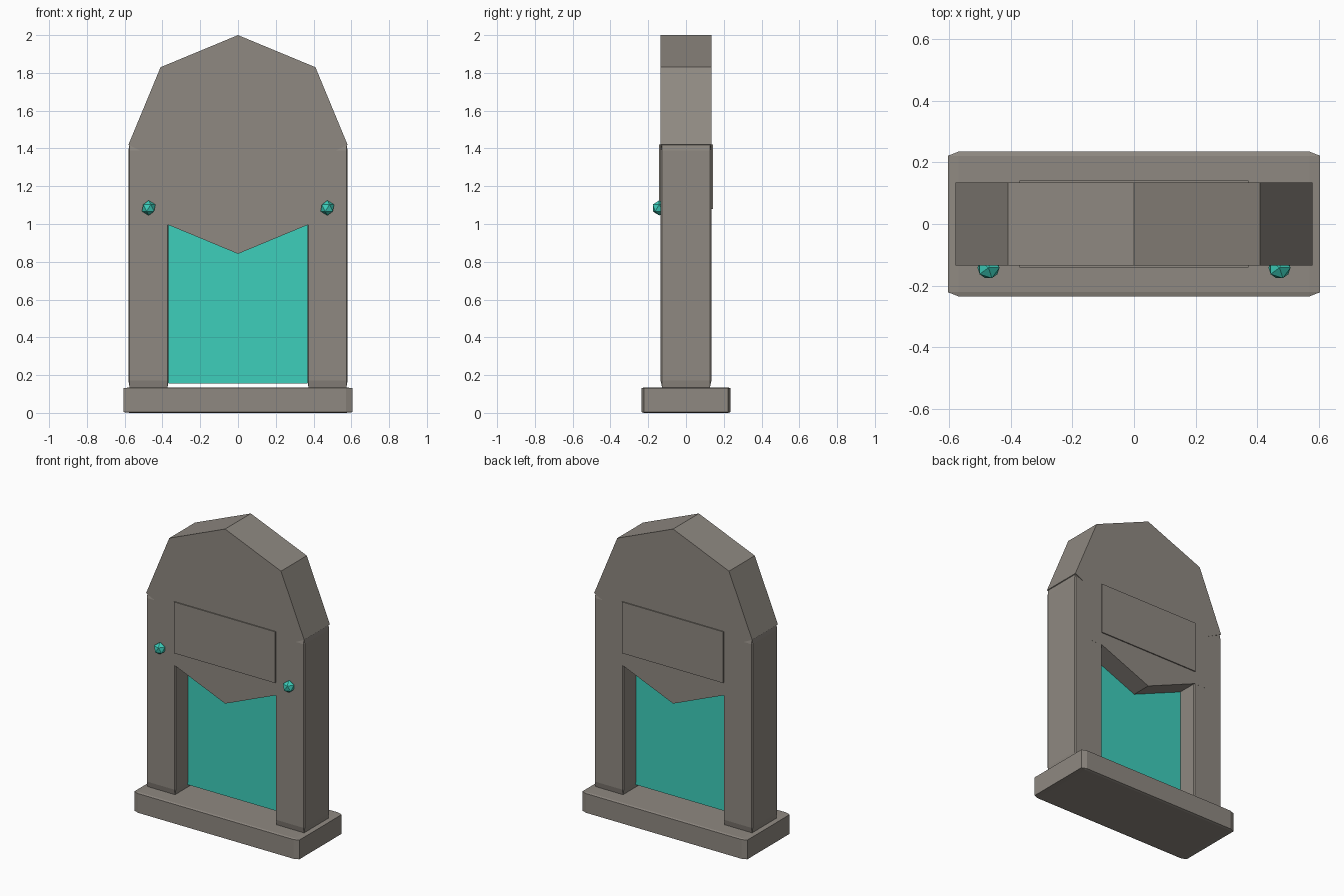
import bpy
import bmesh

if "Cube" in bpy.data.objects:
    bpy.data.objects.remove(bpy.data.objects["Cube"], do_unlink=True)


def make_material(name, color):
    mat = bpy.data.materials.new(name)
    mat.use_nodes = True
    mat.diffuse_color = color
    mat.node_tree.nodes["Principled BSDF"].inputs["Base Color"].default_value = color
    return mat


stone = make_material("warm grey stone", (0.275, 0.25, 0.22, 1))
teal = make_material("glowing teal", (0.047, 0.62, 0.50, 1))


def add_object(name, bm, mat):
    bmesh.ops.recalc_face_normals(bm, faces=bm.faces)
    mesh = bpy.data.meshes.new(name)
    bm.to_mesh(mesh)
    bm.free()
    mesh.materials.append(mat)
    obj = bpy.data.objects.new(name, mesh)
    bpy.context.collection.objects.link(obj)
    return obj


def block(name, low, high, mat, bevel=0.0):
    """Unit cube, chamfered first and then stretched to its bounds."""
    bm = bmesh.new()
    bmesh.ops.create_cube(bm, size=1)
    if bevel:
        bmesh.ops.bevel(bm, geom=bm.edges[:], offset=bevel, segments=1,
                        affect='EDGES', clamp_overlap=True)
    for v in bm.verts:
        for i in range(3):
            v.co[i] = low[i] + (v.co[i] + 0.5) * (high[i] - low[i])
    return add_object(name, bm, mat)


def slab(name, half_profile, depth, mat):
    """Extrude a profile given from top centre to bottom centre, mirrored in x."""
    left = [(-x, z) for x, z in reversed(half_profile) if x > 0]
    bm = bmesh.new()
    verts = [bm.verts.new((x, -depth, z)) for x, z in half_profile + left]
    face = bm.faces.new(verts)
    result = bmesh.ops.extrude_face_region(bm, geom=[face])
    new_verts = [g for g in result["geom"] if isinstance(g, bmesh.types.BMVert)]
    bmesh.ops.translate(bm, verts=new_verts, vec=(0, 2 * depth, 0))
    return add_object(name, bm, mat)


# Stone base and the arch head with its pointed lower edge
block("base_slab", (-0.605, -0.235, 0), (0.605, 0.235, 0.135), stone, 0.028)
slab("arch_head", [(0, 2), (0.41, 1.83), (0.58, 1.42), (0.46, 1.36),
                   (0.46, 0.995), (0.368, 0.995), (0, 0.842)], 0.135, stone)

# Thin raised panels on the front and back of the arch
for side, name in ((-1, "front_panel"), (1, "back_panel")):
    y = side * 0.137
    block(name, (-0.372, y - 0.005, 1.08), (0.372, y + 0.005, 1.42), stone)

# Portal sheet hanging inside the opening
slab("portal_sheet", [(0, 0.845), (0.368, 0.995), (0.368, 0.155), (0, 0.155)],
     0.002, teal)

# Pillars, each with a faceted gem on the front
for side, name in ((-1, "right"), (1, "left")):
    inner, outer = side * 0.367, side * 0.58
    block(name + "_pillar", (min(inner, outer), -0.1345, 0.135),
          (max(inner, outer), 0.1345, 1.425), stone, 0.028)
    gem = bmesh.new()
    bmesh.ops.create_icosphere(gem, subdivisions=1, radius=0.04)
    bmesh.ops.translate(gem, verts=gem.verts, vec=(side * 0.473, -0.142, 1.085))
    add_object(name + "_gem", gem, teal)
